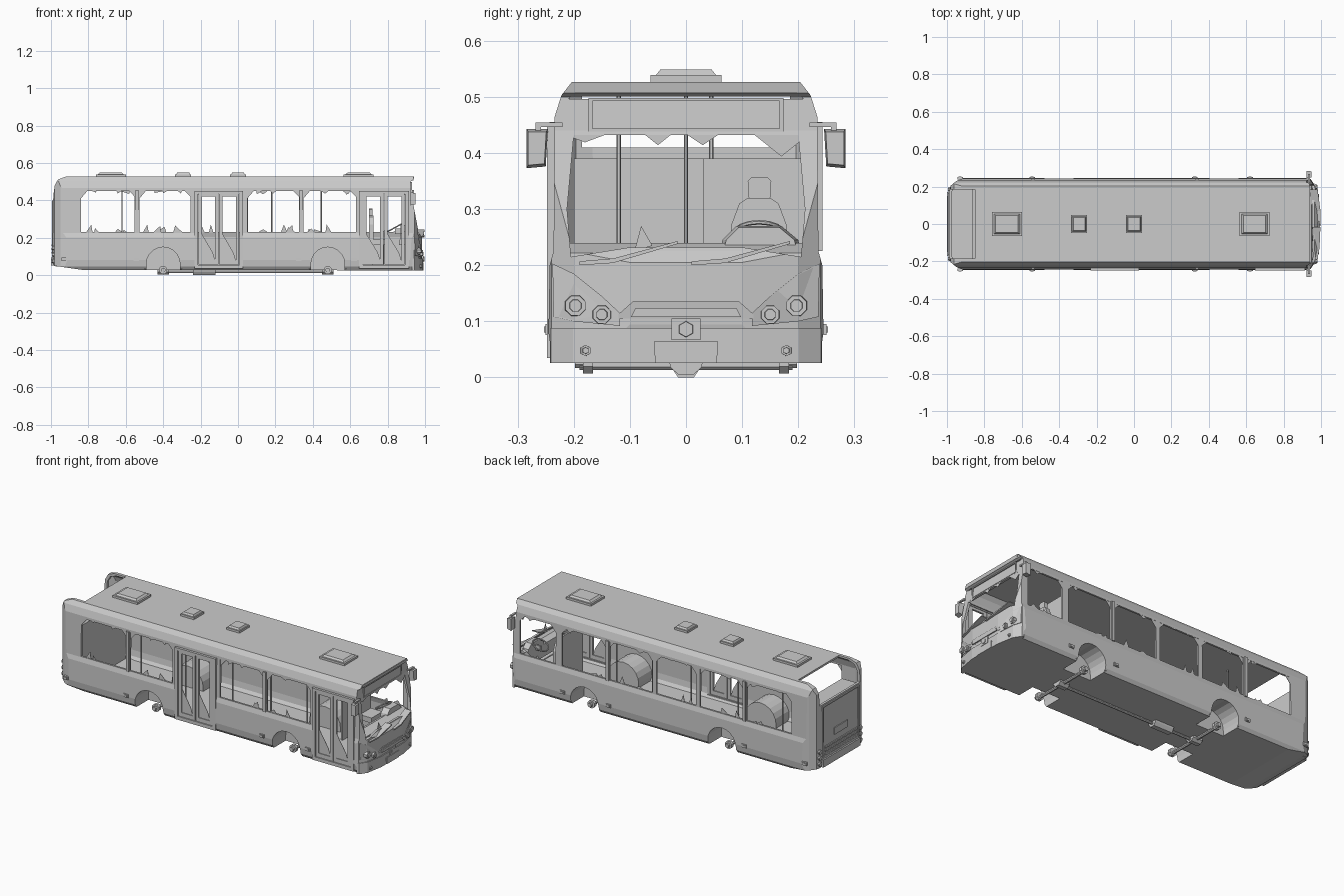
import bpy, bmesh, math, random
from mathutils import Vector, Matrix

if "Cube" in bpy.data.objects:
    bpy.data.objects.remove(bpy.data.objects["Cube"])

random.seed(4)


def mesh_obj(name, bm):
    bmesh.ops.recalc_face_normals(bm, faces=bm.faces)
    me = bpy.data.meshes.new(name)
    bm.to_mesh(me)
    bm.free()
    ob = bpy.data.objects.new(name, me)
    bpy.context.collection.objects.link(ob)
    return ob


def prism(name, pts, axis, lo, hi, k=1.0):
    """Extrude a 2D outline along an axis; k shrinks the far end about its centre."""
    cx = sum(p[0] for p in pts) / len(pts)
    cy = sum(p[1] for p in pts) / len(pts)
    place = {'x': lambda a, b, t: (t, a, b), 'y': lambda a, b, t: (a, t, b),
             'z': lambda a, b, t: (a, b, t)}[axis]
    bm = bmesh.new()
    v0 = [bm.verts.new(place(a, b, lo)) for a, b in pts]
    v1 = [bm.verts.new(place(cx + (a - cx) * k, cy + (b - cy) * k, hi)) for a, b in pts]
    n = len(pts)
    bm.faces.new(v0)
    bm.faces.new(v1[::-1])
    for i in range(n):
        bm.faces.new((v0[i], v0[(i + 1) % n], v1[(i + 1) % n], v1[i]))
    return mesh_obj(name, bm)


def rect(a0, a1, b0, b1):
    return [(a0, b0), (a1, b0), (a1, b1), (a0, b1)]


def box(name, x0, x1, y0, y1, z0, z1):
    return prism(name, rect(x0, x1, y0, y1), 'z', z0, z1)


def ngon(c, r, n):
    return [(c[0] + r * math.cos(2 * math.pi * (i + .5) / n),
             c[1] + r * math.sin(2 * math.pi * (i + .5) / n)) for i in range(n)]


def boolean(ob, tool, op='DIFFERENCE'):
    m = ob.modifiers.new('cut', 'BOOLEAN')
    m.operation, m.object, m.solver = op, tool, 'EXACT'
    bpy.context.view_layer.objects.active = ob
    bpy.ops.object.modifier_apply(modifier='cut')
    bpy.data.objects.remove(tool)
    return ob


def mir(pts):
    return pts + [(-a, b) for a, b in reversed(pts)]


# body outlines: side, cross-section and plan
SIDE = [(-.83, .028), (-.985, .05), (-.992, .1), (-.988, .42), (-.98, .48), (-.962, .512),
        (-.92, .527), (.94, .527), (.936, .507), (.922, .5), (.926, .44), (.966, .225),
        (.985, .205), (.986, .1), (.972, .026), (.7, .026)]
SECTION = mir([(.225, .024), (.24, .045), (.245, .08), (.243, .2), (.236, .225),
               (.234, .465), (.222, .503), (.203, .527)])
FRONT = [(.9, .25), (.94, .24), (.967, .2), (.985, .1)]
PLAN_HALF = [(-.992, .16), (-.98, .205), (-.95, .23), (-.9, .25)] + FRONT
PLAN = PLAN_HALF + [(x, -y) for x, y in reversed(PLAN_HALF)]


def hull(name, sx, sy, sz):
    def zs(z): return .277 + (z - .277) * sz
    ob = prism(name, [(x * sx, zs(z)) for x, z in SIDE], 'y', -.4, .4)
    boolean(ob, prism('t', [(y * sy, zs(z)) for y, z in SECTION], 'x', -1.2, 1.2), 'INTERSECT')
    return boolean(ob, prism('t', [(x * sx, y * sy) for x, y in PLAN], 'z', -.2, .8), 'INTERSECT')


body = hull('bus_body', 1, 1, 1)
boolean(body, hull('inside', .986, .955, .955))

# side window, door, windscreen and rear window openings
WIN_R = [(-.84, -.553), (-.527, -.255), (.05, .325), (.35, .63)]
WIN_L = WIN_R[:2] + [(-.23, .025)] + WIN_R[2:] + [(.67, .9)]
DOORS = [(-.225, .02), (.655, .905)]
for s, wins in ((-1, WIN_R), (1, WIN_L)):
    for a, b in wins:
        boolean(body, prism('t', rect(a, b, .23, .45), 'y', s * .19, s * .3))
for a, b in DOORS:
    boolean(body, prism('t', rect(a, b, .05, .442), 'y', -.19, -.3))
boolean(body, prism('t', mir([(.1, .232), (.205, .215), (.212, .3), (.2, .432)]), 'x', .87, 1.1))
boolean(body, prism('t', rect(-.185, .185, .41, .7), 'x', -1.1, -.85))


# wheel arches and inner wheel housings
def arch(cx, r, z0):
    return [(cx + r, z0)] + [(cx + r * math.cos(math.pi * i / 10), .06 + r * math.sin(math.pi * i / 10))
                             for i in range(11)] + [(cx - r, z0)]


AXLES = (-.4, .48)
for cx in AXLES:
    for s in (1, -1):
        boolean(body, prism('t', arch(cx, .09, -.05), 'y', s * .12, s * .3))
        h = prism('wheel_housing', arch(cx, .1, .034), 'y', s * .11, s * .234)
        boolean(h, prism('t', arch(cx, .09, -.05), 'y', s * .12, s * .3))

# door frames with two glazed leaves each
for a, b in DOORS:
    fr = prism('door_frame', rect(a - .008, b + .008, .035, .45), 'y', -.248, -.23)
    boolean(fr, prism('t', rect(a + .012, b - .012, .055, .435), 'y', -.3, -.2))
    mid = (a + b) / 2
    for x0, x1 in ((a + .014, mid - .002), (mid + .002, b - .014)):
        leaf = prism('door_leaf', rect(x0, x1, .056, .434), 'y', -.243, -.232)
        boolean(leaf, prism('t', rect(x0 + .018, x1 - .018, .08, .42), 'y', -.3, -.2))
        prism('door_glass_shard', [(x0 + .018, .08), (x1 - .018, .08), (x1 - .03, .12),
                                   (x0 + .03, .2), (x0 + .018, .22)], 'y', -.239, -.237)

# window pillar trims and broken glass left in the frames
for s, wins in ((-1, WIN_R), (1, WIN_L)):
    for x in (-.54, .337):
        box('window_pillar', x - .009, x + .009, s * .228, s * .243, .225, .455)
    for a, b in wins:
        y = s * .232
        for side, z, d in ((0, .229, 1), (0, .229, 1), (1, .451, -1), (1, .451, -1)):
            x = random.uniform(a + .03, b - .03)
            w, h = random.uniform(.01, .028), random.uniform(.012, .042) * (.5 if side else 1)
            prism('glass_shard', [(x - w, z), (x + w, z), (x + random.uniform(-w, w), z + d * h)],
                  'y', y - .001, y + .001)
        prism('glass_corner', [(a, .451), (a + .035, .451), (a, .41)], 'y', y - .001, y + .001)
        prism('glass_corner', [(b, .451), (b - .03, .451), (b, .42)], 'y', y - .001, y + .001)
prism('windscreen_shard', [(-.092, .225), (-.06, .235), (-.08, .27)], 'x', .955, .957)
for y, w, h in ((-.18, .04, .015), (-.05, .025, .02), (.03, .03, .02), (.17, .05, .04)):
    prism('windscreen_shard', [(y - w, .434), (y + w, .434), (y, .434 - h)], 'x', .925, .927)

# roof hatches
for x, w, d in ((-.68, .08, .063), (-.293, .043, .047), (0, .042, .047), (.645, .08, .063)):
    box('roof_hatch_base', x - w, x + w, -d, d, .52, .539)
    prism('roof_hatch_lid', rect(x - w * .87, x + w * .87, -d * .85, d * .85), 'z', .539, .549, .85)


# front face parts sit on the curved nose
def fx(y):
    y = abs(y)
    return .985 if y < .1 else .985 - (y - .1) * .18 if y < .2 else .967 - (y - .2) * .67


def nose_panel(name, pts, t=.004):
    bm = bmesh.new()
    rows = [[bm.verts.new((fx(y) + o, y, z)) for y, z in pts] for o in (t, -.03)]
    n = len(pts)
    bm.faces.new(rows[0])
    bm.faces.new(rows[1][::-1])
    for i in range(n):
        bm.faces.new((rows[0][i], rows[1][i], rows[1][(i + 1) % n], rows[0][(i + 1) % n]))
    return mesh_obj(name, bm)


for s in (1, -1):
    nose_panel('headlight_panel', [(s * y, z) for y, z in
               ((.118, .092), (.2, .1), (.236, .108), (.238, .203), (.2, .185), (.15, .145), (.118, .115))], .003)
    for y, z, r, n in ((.197, .128, .021, 8), (.15, .112, .019, 8), (.179, .048, .011, 6)):
        x = fx(y)
        prism('headlight_rim', ngon((s * y, z), r, n), 'x', x - .02, x + .009, .9)
        prism('headlight_lens', ngon((s * y, z), r * .65, n), 'x', x, x + .013, .8)
    # mirrors
    box('mirror_arm', .93, .942, s * .22, s * .268, .446, .454)
    box('mirror_bracket', .93, .942, s * .258, s * .268, .44, .454)
    prism('mirror', [(s * .246, .443), (s * .284, .443), (s * .284, .373), (s * .25, .376)],
          'x', .922, .95, .85)
    # wipers
    y0 = .1 if s > 0 else -.1
    nose_panel('wiper', [(y0 - .09, .2), (y0 - .03, .204), (y0 + .085, .238),
                         (y0 + .085, .243), (y0 - .03, .212), (y0 - .09, .207)], .012)
lip = [(.93, .242), (.944, .241), (.971, .201), (.989, .1)]
prism('front_bumper', lip + [(x, -y) for x, y in reversed(lip)], 'z', .026, .088)
nose_panel('grille_trim', [(-.12, .105), (.12, .105), (.12, .113), (.095, .135),
                           (-.095, .135), (-.12, .113)], .004)
nose_panel('grille_recess', [(-.098, .108), (.098, .108), (.09, .124), (-.09, .124)], .007)
nose_panel('tow_cover_base', rect(-.026, .026, .067, .105), .007)
prism('tow_cover', ngon((0, .086), .017, 6), 'x', .98, .996, .8)
nose_panel('number_plate', [(-.055, .026), (.055, .026), (.057, .064), (-.057, .064)], .008)

# destination display and roof brow
d = box('destination_frame', .91, .929, -.174, .174, .438, .498)
boolean(d, box('t', .92, .95, -.167, .167, .444, .493))
prism('front_brow', [(.9, .503), (.938, .507), (.941, .524), (.9, .526)], 'y', -.198, .198)

# rear bumper, vents and lights
box('rear_bumper', -1, -.97, -.17, .17, .052, .095)
box('rear_number_panel', -.995, -.98, -.06, .06, .2, .24)
for z in (.115, .135, .155):
    box('rear_vent_slat', -.997, -.98, -.15, .15, z, z + .01)
boolean(box('rear_hatch_frame', -.995, -.98, -.165, .165, .105, .4),
        box('t', -1.1, -.9, -.157, .157, .112, .393))
for s in (1, -1):
    for z in (.075, .11, .145):
        prism('tail_light', ngon((s * .185, z), .014, 8), 'x', -.97, -.994, .85)
    # side markers
    for x in (-.93, -.545, .325, .62):
        box('side_marker', x - .015, x + .015, s * .238, s * .25, .076, .095)
        box('marker_lens', x - .009, x + .009, s * .24, s * .253, .08, .091)

# underbody: axles, hubs, drive shaft and gearbox
for x in AXLES:
    prism('axle', ngon((x, .022), .009, 8), 'y', -.19, .19)
    prism('differential', [(-.03, .03), (-.028, .018), (-.012, .004), (.012, .004), (.028, .018), (.03, .03)],
          'x', x - .03, x + .03)
    for s in (1, -1):
        prism('wheel_hub', ngon((x, .028), .023, 8), 'y', s * .166, s * .184)
        prism('hub_cap', ngon((x, .028), .012, 8), 'y', s * .18, s * .198)
prism('drive_shaft', ngon((0, .018), .008, 8), 'x', AXLES[0], AXLES[1])
prism('gearbox', [(-.03, .03), (-.026, .018), (-.014, 0), (.014, 0), (.026, .018), (.03, .03)], 'x', -.24, -.12)

# interior: dashboard, driver's place, poles, rear engine box
prism('dashboard', [(.86, .16), (.87, .225), (.9, .24), (.95, .222), (.955, .16)], 'y', -.215, .215)
prism('instrument_hood', [(.06, .225), (.065, .245), (.09, .27), (.17, .27), (.2, .245), (.205, .225)],
      'x', .87, .91, .9)
prism('seat_cushion', rect(.7, .8, .08, .18), 'z', .16, .19)
box('seat_pedestal', .72, .78, .1, .16, .04, .16)
prism('seat_back', [(.08, .18), (.08, .27), (.095, .31), (.11, .32), (.15, .32), (.165, .31), (.18, .27), (.18, .18)],
      'x', .7, .725)
prism('headrest', [(.112, .318), (.11, .35), (.116, .356), (.146, .356), (.152, .35), (.15, .318)], 'x', .7, .72)
box('driver_partition', .64, .65, .03, .225, .04, .39)
bpy.ops.mesh.primitive_torus_add(major_segments=16, minor_segments=6, major_radius=.045, minor_radius=.004,
                                 location=(.84, .13, .255), rotation=(0, -.5, 0))
bpy.context.object.name = 'steering_wheel'
box('steering_column', .84, .87, .125, .135, .22, .25)
for x, y in ((-.62, .0), (.18, .045), (.445, 0), (.05, -.12), (-.25, -.12)):
    prism('hand_pole', ngon((x, y), .004, 6), 'z', .04, .515)
box('rear_engine_box', -.976, -.86, -.2, .2, .045, .39)
